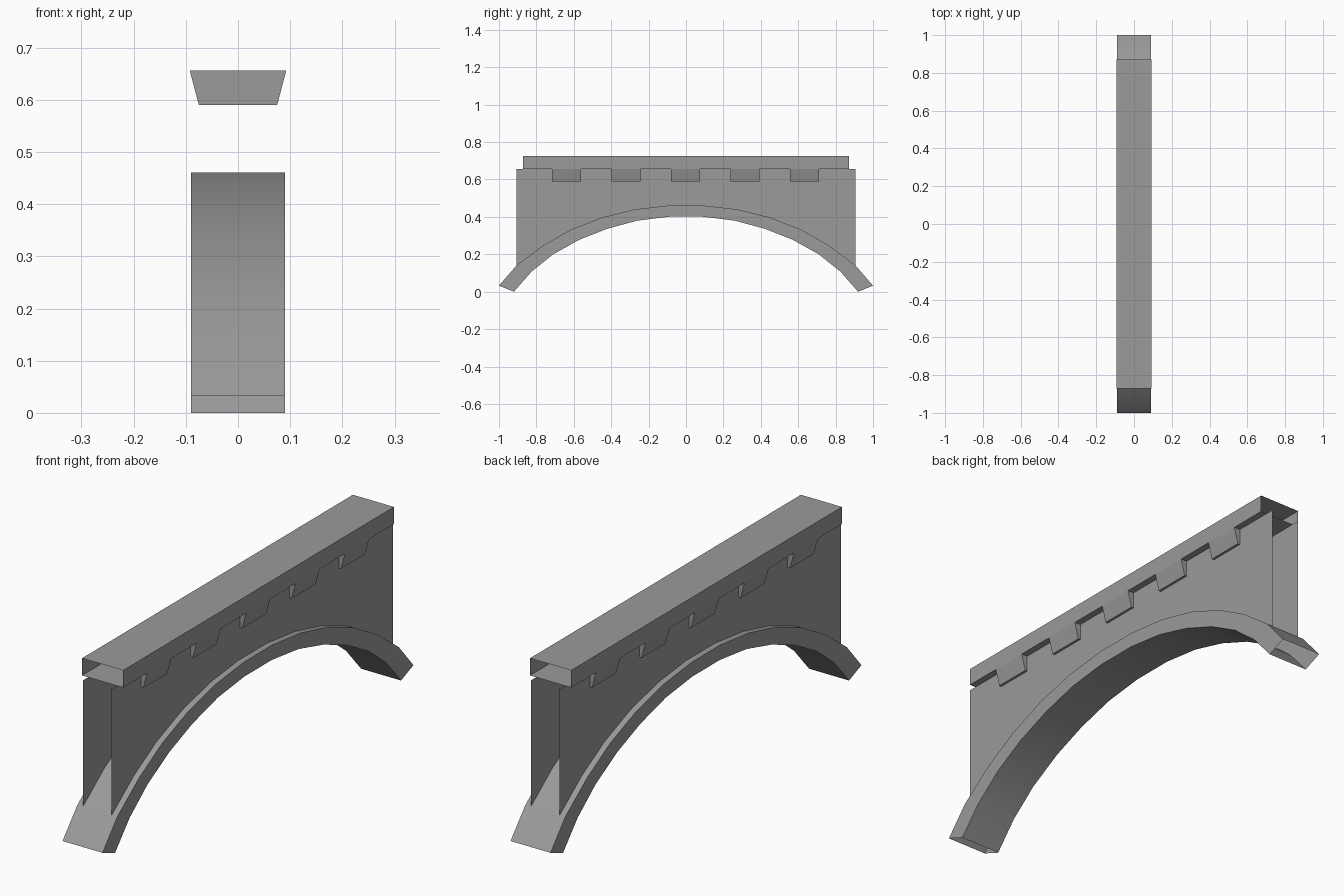
import bpy, math

if "Cube" in bpy.data.objects:
    bpy.data.objects.remove(bpy.data.objects["Cube"])

ARCH_X, WALL_X, CAP_X = 0.09, 0.065, 0.0925
CAP_Y = 0.871
DECK_Z, TOP_Z = 0.656, 0.726

stone = bpy.data.materials.new("stone")
stone.diffuse_color = (0.325, 0.325, 0.325, 1)
stone.use_nodes = True
stone.node_tree.nodes["Principled BSDF"].inputs["Base Color"].default_value = stone.diffuse_color


def mirrored(half):
    """Half profile (y < 0) of (y, z) points plus its mirror image."""
    return half + [(-y, z) for y, z in reversed(half)]


inner = mirrored([(-0.92, 0), (-0.825, 0.108), (-0.71, 0.2), (-0.57, 0.278),
                  (-0.42, 0.337), (-0.26, 0.38), (-0.09, 0.401)])
outer = mirrored([(-1, 0.032), (-0.905, 0.142), (-0.765, 0.247), (-0.615, 0.332),
                  (-0.45, 0.397), (-0.275, 0.44), (-0.093, 0.461)])


def make(name, verts, faces):
    mesh = bpy.data.meshes.new(name)
    mesh.from_pydata(verts, [], faces)
    mesh.materials.append(stone)
    obj = bpy.data.objects.new(name, mesh)
    bpy.context.collection.objects.link(obj)
    return obj


# Arch ring: four-sided section swept along the two curves, open ends
n = len(inner)
verts = []
for (yi, zi), (yo, zo) in zip(inner, outer):
    verts += [(-ARCH_X, yi, zi), (ARCH_X, yi, zi), (ARCH_X, yo, zo), (-ARCH_X, yo, zo)]
faces = []
for i in range(n - 1):
    for k in range(4):
        a, b = 4 * i + k, 4 * i + (k + 1) % 4
        faces.append((b, a, a + 4, b + 4))
arch = make("arch", verts, faces)
bpy.ops.object.select_all(action='DESELECT')
arch.select_set(True)
bpy.context.view_layer.objects.active = arch
bpy.ops.object.shade_smooth_by_angle(angle=math.radians(30))

# Spandrel walls: thin sheets standing on the arch, open at both ends
curve = outer[1:-1]
m = len(curve)
for side, name in ((1, "right_wall"), (-1, "left_wall")):
    verts = [(side * WALL_X, y, z) for y, z in curve]
    verts += [(side * WALL_X, y, DECK_Z) for y, z in curve]
    faces = [(i, i + 1, m + i + 1, m + i) for i in range(m - 1)]
    if side < 0:
        faces = [f[::-1] for f in faces]
    make(name, verts, faces)

# Parapet cap: open-ended rectangular tube
section = [(-CAP_X, DECK_Z), (CAP_X, DECK_Z), (CAP_X, TOP_Z), (-CAP_X, TOP_Z)]
verts = [(x, y, z) for y in (-CAP_Y, CAP_Y) for x, z in section]
make("parapet_cap", verts,
     [((k + 1) % 4, k, k + 4, (k + 1) % 4 + 4) for k in range(4)])

# Corbels: five tapered blocks passing through the walls under the cap
section = [(-0.075, 0.59), (0.075, 0.59), (CAP_X, DECK_Z), (-CAP_X, DECK_Z)]
for i in range(5):
    mid = (i - 2) * 0.318 - 0.003
    verts = [(x, mid + d, z) for d in (-0.0775, 0.0775) for x, z in section]
    make(f"corbel_{i + 1}", verts,
         [(0, 1, 2, 3), (7, 6, 5, 4), (1, 0, 4, 5), (2, 1, 5, 6), (0, 3, 7, 4)])
